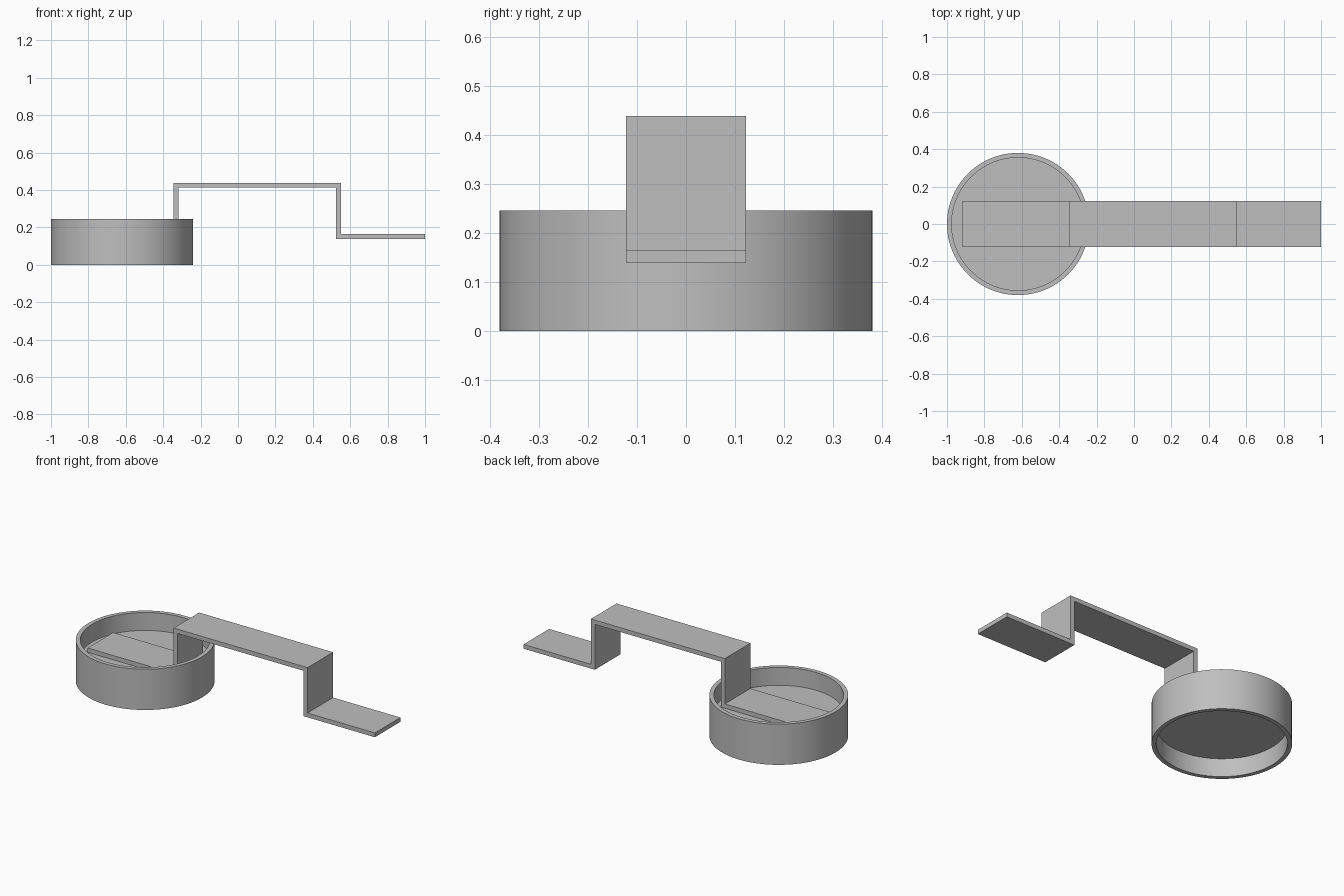
import bpy, bmesh, math
from mathutils import Vector, Matrix

cube = bpy.data.objects.get("Cube")
if cube:
    bpy.data.objects.remove(cube, do_unlink=True)

# Single grey material
GREY = (0.52, 0.52, 0.52, 1)
grey = bpy.data.materials.new("plain grey")
grey.use_nodes = True
grey.diffuse_color = GREY
grey.node_tree.nodes["Principled BSDF"].inputs["Base Color"].default_value = GREY


def finish(bm, name):
    bmesh.ops.remove_doubles(bm, verts=bm.verts, dist=1e-5)
    bmesh.ops.recalc_face_normals(bm, faces=bm.faces)
    mesh = bpy.data.meshes.new(name)
    bm.to_mesh(mesh)
    bm.free()
    mesh.materials.append(grey)
    obj = bpy.data.objects.new(name, mesh)
    bpy.context.collection.objects.link(obj)
    return obj


# Round cup: a ring wall with a floor set halfway up
CENTRE_X, OUTER, INNER, HEIGHT = -0.62, 0.38, 0.355, 0.246
FLOOR_BOTTOM, FLOOR_TOP = 0.111, 0.138
profile = [(0, FLOOR_BOTTOM), (INNER, FLOOR_BOTTOM), (INNER, 0), (OUTER, 0),
           (OUTER, HEIGHT), (INNER, HEIGHT), (INNER, FLOOR_TOP), (0, FLOOR_TOP)]
bm = bmesh.new()
points = [bm.verts.new((r, 0, z)) for r, z in profile]
edges = [bm.edges.new(pair) for pair in zip(points, points[1:])]
bmesh.ops.spin(bm, geom=points + edges, cent=(0, 0, 0), axis=(0, 0, 1),
               angle=math.tau, steps=96, use_duplicate=False)
bmesh.ops.transform(bm, matrix=Matrix.Translation((CENTRE_X, 0, 0)), verts=bm.verts)
cup = finish(bm, "round_cup")
bpy.context.view_layer.objects.active = cup
cup.select_set(True)
bpy.ops.object.shade_smooth_by_angle(angle=math.radians(30))
cup.select_set(False)

# Bent strap: side outline of a folded strip, extruded across its width
T, HALF_WIDTH = 0.026, 0.122
LOW, HIGH = 0.138, 0.438
START, RISE, DROP, END = -0.92, -0.345, 0.55, 1.0
outline = [(START, LOW), (RISE + T, LOW), (RISE + T, HIGH - T), (DROP - T, HIGH - T),
           (DROP - T, LOW), (END, LOW), (END, LOW + T), (DROP, LOW + T),
           (DROP, HIGH), (RISE, HIGH), (RISE, LOW + T), (START, LOW + T)]
bm = bmesh.new()
side = bm.faces.new([bm.verts.new((x, -HALF_WIDTH, z)) for x, z in outline])
swept = bmesh.ops.extrude_face_region(bm, geom=[side], use_keep_orig=True)["geom"]
bmesh.ops.translate(bm, vec=Vector((0, 2 * HALF_WIDTH, 0)),
                    verts=[v for v in swept if isinstance(v, bmesh.types.BMVert)])
finish(bm, "bent_strap")
